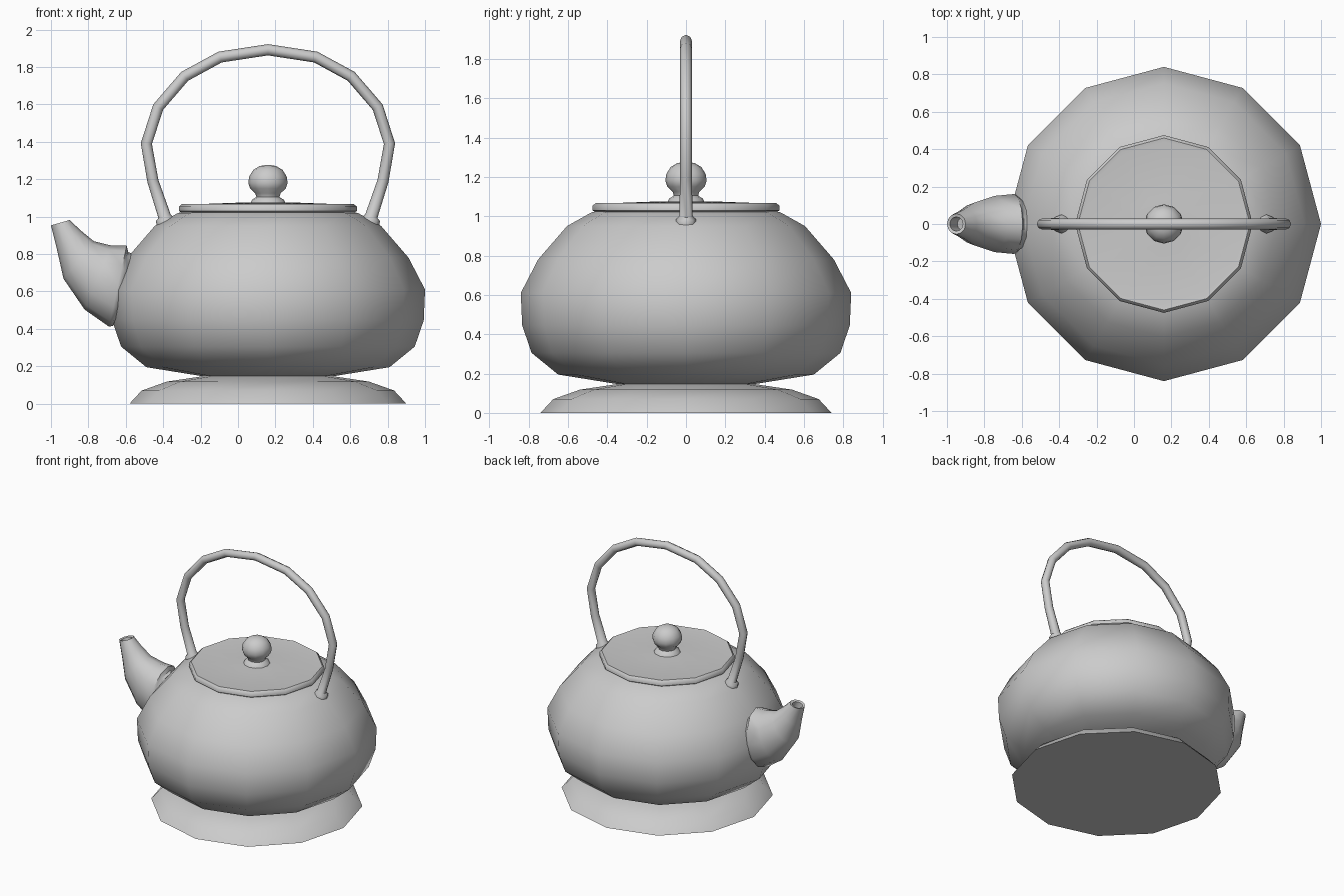
import bpy, math
from mathutils import Vector

if "Cube" in bpy.data.objects:
    bpy.data.objects.remove(bpy.data.objects["Cube"])

CX = 0.16  # axis of the pot


def loft(name, rings, angle=50):
    """Skin a list of vertex rings, capping both ends."""
    n = len(rings[0])
    verts = [v for r in rings for v in r]
    faces = [(i * n + j, i * n + (j + 1) % n, (i + 1) * n + (j + 1) % n, (i + 1) * n + j)
             for i in range(len(rings) - 1) for j in range(n)]
    faces.append(tuple(reversed(range(n))))
    faces.append(tuple(range(len(verts) - n, len(verts))))
    me = bpy.data.meshes.new(name)
    me.from_pydata(verts, [], faces)
    ob = bpy.data.objects.new(name, me)
    bpy.context.collection.objects.link(ob)
    bpy.ops.object.select_all(action='DESELECT')
    ob.select_set(True)
    bpy.context.view_layer.objects.active = ob
    bpy.ops.object.mode_set(mode='EDIT')
    bpy.ops.mesh.select_all(action='SELECT')
    bpy.ops.mesh.normals_make_consistent(inside=False)
    bpy.ops.object.mode_set(mode='OBJECT')
    bpy.ops.object.shade_smooth_by_angle(angle=math.radians(angle))
    return ob


def circle(c, u, v, n):
    """Ring round c spanned by the half-axes u and v."""
    c, u, v = Vector(c), Vector(u), Vector(v)
    return [c + u * math.cos(2 * math.pi * k / n) + v * math.sin(2 * math.pi * k / n)
            for k in range(n)]


def lathe(name, profile, n=12):
    return loft(name, [circle((CX, 0, z), (r, 0, 0), (0, r, 0), n) for r, z in profile])


# Turned parts
lathe("foot", [(0.74, 0), (0.675, 0.07), (0.54, 0.118), (0.34, 0.148)])
lathe("body", [(0.34, 0.145), (0.65, 0.195), (0.785, 0.305), (0.833, 0.445), (0.84, 0.61),
               (0.752, 0.78), (0.605, 0.95), (0.48, 1.02), (0.40, 1.03)])
lathe("lid", [(0.46, 1.02), (0.475, 1.03), (0.475, 1.053), (0.46, 1.067), (0.44, 1.064),
              (0.15, 1.075)])
lathe("knob", [(0.095, 1.07), (0.085, 1.09), (0.062, 1.105), (0.068, 1.125), (0.095, 1.15),
               (0.105, 1.18), (0.1, 1.215), (0.078, 1.25), (0.045, 1.27), (0.012, 1.276)])

# Spout: each section is lower point, upper point (x, z) and half width in y
sections = [
    ((-0.65, 0.44), (-0.56, 0.80), 0.13),
    ((-0.67, 0.415), (-0.587, 0.81), 0.155),
    ((-0.69, 0.412), (-0.595, 0.845), 0.16),
    ((-0.82, 0.503), (-0.675, 0.845), 0.15),
    ((-0.933, 0.668), (-0.77, 0.868), 0.115),
    ((-0.967, 0.82), (-0.84, 0.925), 0.08),
    ((-1.0, 0.953), (-0.90, 0.982), 0.055),
    ((-0.985, 0.952), (-0.915, 0.972), 0.038),
    ((-0.945, 0.82), (-0.87, 0.88), 0.038),
]
rings = []
for (x0, z0), (x1, z1), w in sections:
    rings.append(circle(((x0 + x1) / 2, 0, (z0 + z1) / 2),
                        ((x1 - x0) / 2, 0, (z1 - z0) / 2), (0, w, 0), 12))
loft("spout", rings)

# Arched handle, half path mirrored about the pot axis: offset, height, radius
half = [(0.545, 0.96, 0.05), (0.55, 0.985, 0.05), (0.553, 1.003, 0.034), (0.615, 1.19, 0.03),
        (0.65, 1.39, 0.03), (0.587, 1.585, 0.03), (0.445, 1.75, 0.03), (0.256, 1.853, 0.03)]
path = [(CX - d, z, r) for d, z, r in half] + [(CX, 1.892, 0.03)]
path += [(CX + d, z, r) for d, z, r in reversed(half)]
rings = []
for i, (x, z, r) in enumerate(path):
    a, b = path[max(i - 1, 0)], path[min(i + 1, len(path) - 1)]
    t = Vector((b[0] - a[0], 0, b[1] - a[1])).normalized()
    rings.append(circle((x, 0, z), Vector((-t.z, 0, t.x)) * r, (0, r, 0), 8))
loft("handle", rings)
